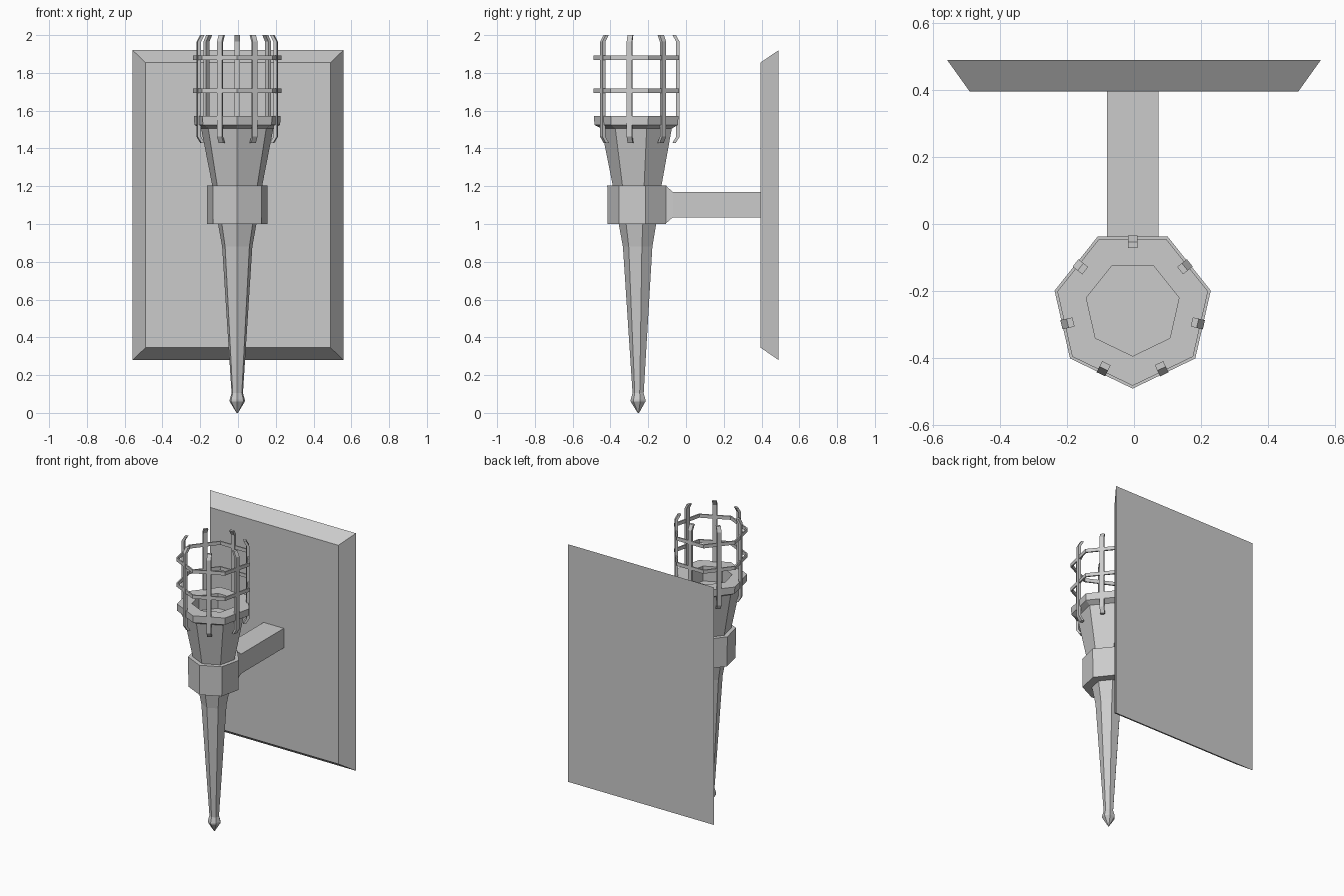
import bpy, bmesh, math
from mathutils import Matrix

if "Cube" in bpy.data.objects:
    bpy.data.objects.remove(bpy.data.objects["Cube"])

CX, CY, N = -0.004, -0.252, 7       # torch axis, seven-sided throughout


def finish(bm, name):
    bmesh.ops.recalc_face_normals(bm, faces=bm.faces)
    me = bpy.data.meshes.new(name)
    bm.to_mesh(me)
    bm.free()
    ob = bpy.data.objects.new(name, me)
    bpy.context.collection.objects.link(ob)
    return ob


def loft(bm, rings, closed=False):
    """Bridge successive rings of points; cap the ends unless the loop is closed."""
    vs = [[bm.verts.new(p) for p in r] for r in rings]
    n = len(vs[0])
    pairs = list(zip(vs, vs[1:])) + ([(vs[-1], vs[0])] if closed else [])
    for a, b in pairs:
        for i in range(n):
            j = (i + 1) % n
            bm.faces.new((a[i], a[j], b[j], b[i]))
    if not closed:
        bm.faces.new(vs[0])
        bm.faces.new(vs[-1])


def heptagon(r, z):
    return [(CX + r * math.cos(a), CY + r * math.sin(a), z)
            for a in (-math.pi / 2 + 2 * math.pi * i / N for i in range(N))]


def lathe(name, profile, closed=False):
    bm = bmesh.new()
    loft(bm, [heptagon(r, z) for r, z in profile], closed)
    return finish(bm, name)


def rect_xz(hx, z0, z1, y, x=0):
    return [(x - hx, y, z0), (x + hx, y, z0), (x + hx, y, z1), (x - hx, y, z1)]


# Handle with pointed tip
lathe("handle", [(0.004, 0), (0.041, 0.06), (0.041, 0.07), (0.031, 0.105),
                 (0.082, 0.88), (0.106, 1.01)])
# Collar
lathe("collar", [(0.10, 1.0), (0.163, 1.0), (0.165, 1.205), (0.12, 1.205)])
# Cup with overhanging rim and recessed bowl
lathe("cup", [(0.135, 1.2), (0.196, 1.505), (0.233, 1.525), (0.235, 1.573),
              (0.142, 1.573), (0.142, 1.47)])

# Cage hoops
for k, z in enumerate((1.705, 1.88)):
    lathe(f"cage_hoop_{k + 1}", [(0.229, z - 0.012), (0.239, z - 0.012),
                                 (0.239, z + 0.012), (0.229, z + 0.012)], True)

# Cage bars, bent inward at both ends, one on each side's middle
bm = bmesh.new()
path = [(0.188, 1.428), (0.209, 1.462), (0.209, 1.965), (0.190, 2.0)]
for i in range(N):
    ang = math.pi / 2 + 2 * math.pi * i / N
    m = Matrix.Translation((CX, CY, 0)) @ Matrix.Rotation(ang, 4, 'Z')
    w, t = 0.014, 0.009
    loft(bm, [[m @ Matrix.Translation((r + dx, dy, z)) @ Matrix().to_translation()
               for dx, dy in ((-t, -w), (t, -w), (t, w), (-t, w))] for r, z in path])
finish(bm, "cage_bars")

# Arm from collar to wall plate, flared at the collar
bm = bmesh.new()
loft(bm, [rect_xz(0.072, 1.0, 1.205, -0.11, CX), rect_xz(0.077, 1.035, 1.17, -0.07, CX),
          rect_xz(0.077, 1.035, 1.17, 0.40, CX)])
finish(bm, "arm")

# Bevelled wall plate
bm = bmesh.new()
loft(bm, [rect_xz(0.49, 0.345, 1.855, 0.395), rect_xz(0.558, 0.28, 1.92, 0.49)])
finish(bm, "wall_plate")
